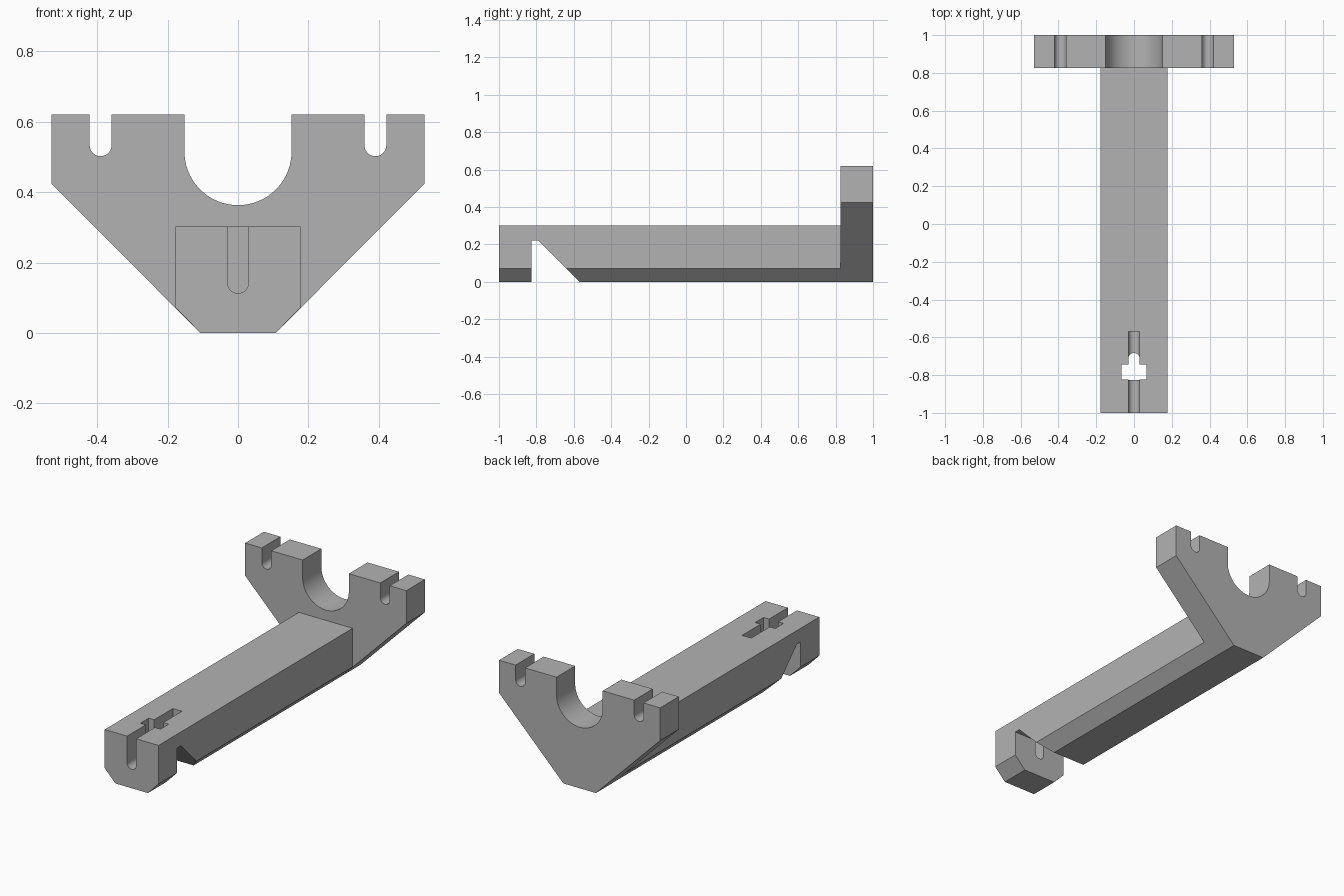
import bpy
import bmesh
from math import cos, sin, pi, radians

old = bpy.data.objects.get("Cube")
if old:
    bpy.data.objects.remove(old, do_unlink=True)

grey = bpy.data.materials.new("plain grey")
grey.use_nodes = True
colour = (0.45, 0.45, 0.45, 1)
grey.diffuse_color = colour
grey.node_tree.nodes["Principled BSDF"].inputs["Base Color"].default_value = colour


def prism(name, points, start, end, axis="y"):
    """Extrude a closed (horizontal, z) profile along y or x."""
    bm = bmesh.new()
    place = (lambda a, z: (a, start, z)) if axis == "y" else (lambda a, z: (start, a, z))
    face = bm.faces.new([bm.verts.new(place(a, z)) for a, z in points])
    moved = bmesh.ops.extrude_face_region(bm, geom=[face])["geom"]
    shift = (0, end - start, 0) if axis == "y" else (end - start, 0, 0)
    bmesh.ops.translate(bm, vec=shift, verts=[v for v in moved if isinstance(v, bmesh.types.BMVert)])
    bmesh.ops.recalc_face_normals(bm, faces=bm.faces)
    mesh = bpy.data.meshes.new(name)
    bm.to_mesh(mesh)
    bm.free()
    mesh.materials.append(grey)
    obj = bpy.data.objects.new(name, mesh)
    bpy.context.collection.objects.link(obj)
    return obj


def u_slot(x, half, radius, centre, top, steps=24):
    """Round-bottomed slot outline, left to right."""
    arc = [(x - radius * cos(pi * i / steps), centre - radius * sin(pi * i / steps))
           for i in range(steps + 1)]
    return [(x - half, top), (x - half, centre)] * (half != radius) + \
        [(x - radius, top)] * (half == radius) + arc + \
        [(x + half, centre), (x + half, top)] * (half != radius) + \
        [(x + radius, top)] * (half == radius)


def cut(target, cutter):
    cutter.hide_render = True
    cutter.hide_set(True)
    mod = target.modifiers.new(cutter.name, "BOOLEAN")
    mod.operation = "DIFFERENCE"
    mod.solver = "EXACT"
    mod.object = cutter


# Rear cradle plate with a large saddle and two small slots
top = 0.62
outline = [(-0.53, 0.425), (-0.53, top)]
outline += u_slot(-0.39, 0.031, 0.031, 0.533, top)
outline += u_slot(0, 0.152, 0.152, 0.515, top, 48)
outline += u_slot(0.39, 0.031, 0.031, 0.533, top)
outline += [(0.53, top), (0.53, 0.425), (0.107, 0), (-0.107, 0)]
plate = prism("cradle_plate", outline, 0.825, 1)

# Long beam with chamfered underside
beam = prism("beam", [(-0.177, 0.302), (0.177, 0.302), (0.177, 0.072),
                      (0.107, 0), (-0.107, 0), (-0.177, 0.072)], -1, 0.825)

# Hook notch across the underside
cut(beam, prism("hook_notch_cutter", [(-0.825, -0.1), (-0.825, 0.22), (-0.79, 0.22),
                                      (-0.47, -0.1)], -0.3, 0.3, "x"))
# Round-bottomed groove along the front end
cut(beam, prism("groove_cutter", u_slot(0, 0.03, 0.03, 0.143, 0.4), -1.1, -0.57))
# Rectangular pocket down into the notch
cut(beam, prism("pocket_cutter", [(-0.066, 0.1), (-0.066, 0.4), (0.066, 0.4), (0.066, 0.1)],
                -0.823, -0.745))

# Apply the cuts, then smooth only the curved walls
for obj in (plate, beam):
    bpy.ops.object.select_all(action="DESELECT")
    obj.select_set(True)
    bpy.context.view_layer.objects.active = obj
    for mod in list(obj.modifiers):
        bpy.ops.object.modifier_apply(modifier=mod.name)
    bpy.ops.object.shade_smooth_by_angle(angle=radians(30))

for obj in [o for o in bpy.data.objects if o.name.endswith("_cutter")]:
    bpy.data.objects.remove(obj, do_unlink=True)
